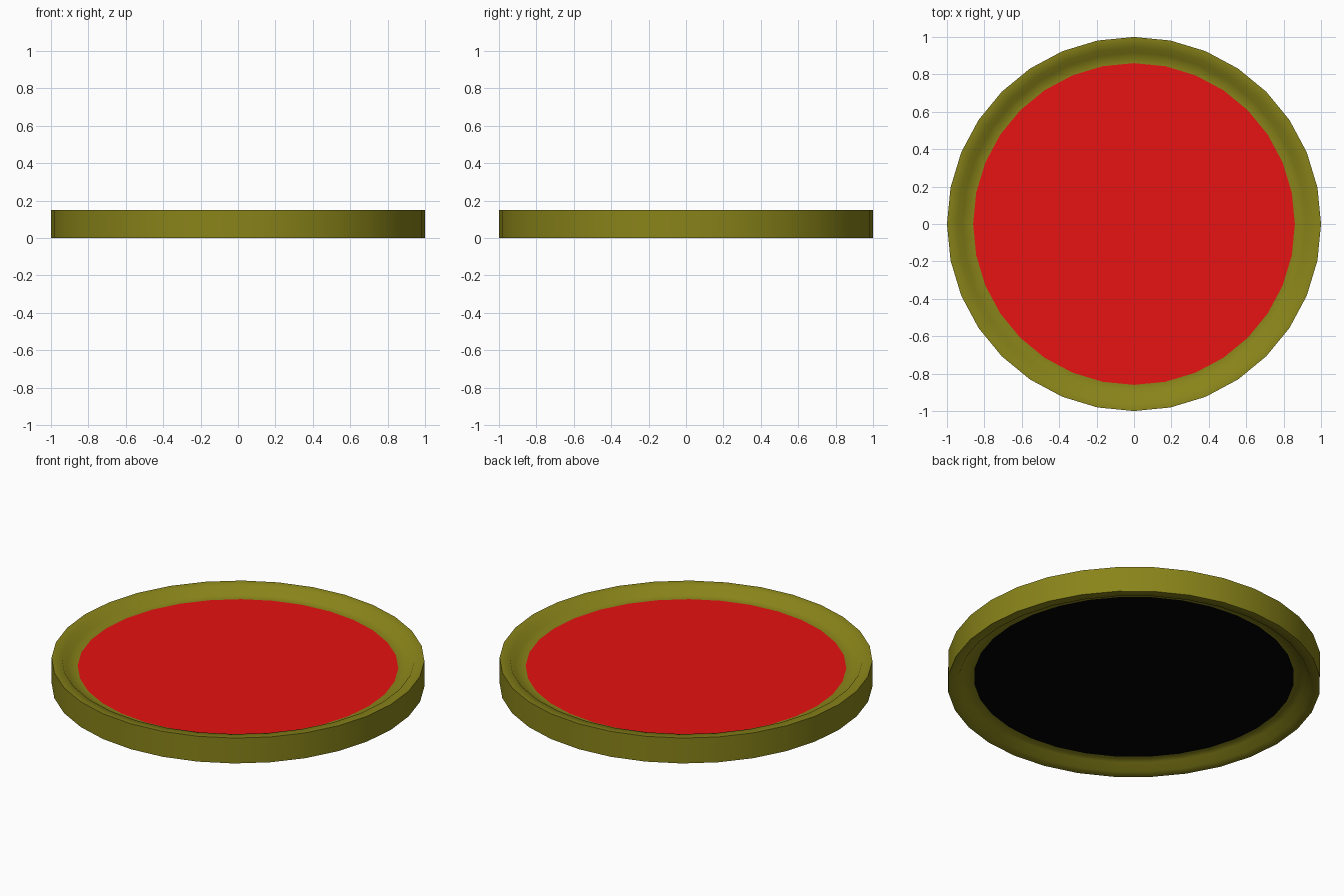
import bpy, bmesh, math

if "Cube" in bpy.data.objects:
    bpy.data.objects.remove(bpy.data.objects["Cube"])

SIDES = 32


def material(name, rgb):
    m = bpy.data.materials.new(name)
    m.diffuse_color = (*rgb, 1)
    m.use_nodes = True
    m.node_tree.nodes["Principled BSDF"].inputs["Base Color"].default_value = m.diffuse_color
    return m


def finish(name, bm, mat):
    me = bpy.data.meshes.new(name)
    bm.to_mesh(me)
    bm.free()
    me.materials.append(mat)
    ob = bpy.data.objects.new(name, me)
    bpy.context.collection.objects.link(ob)
    return ob


def lathe(name, profile, mat):
    """Closed profile of (radius, z) turned around the z axis."""
    bm = bmesh.new()
    rings = []
    for r, z in profile:
        rings.append([bm.verts.new((r * math.cos(2 * math.pi * i / SIDES),
                                    r * math.sin(2 * math.pi * i / SIDES), z))
                      for i in range(SIDES)])
    for a, b in zip(rings, rings[1:] + rings[:1]):
        for i in range(SIDES):
            j = (i + 1) % SIDES
            bm.faces.new((a[i], a[j], b[j], b[i]))
    bmesh.ops.recalc_face_normals(bm, faces=bm.faces)
    return finish(name, bm, mat)


def disc(name, radius, z, mat, down=False):
    bm = bmesh.new()
    bmesh.ops.create_circle(bm, cap_ends=True, segments=SIDES, radius=radius)
    for v in bm.verts:
        v.co.z = z
    f = bm.faces[:][0]
    f.normal_update()
    if (f.normal.z < 0) != down:
        f.normal_flip()
    return finish(name, bm, mat)


gold = material("gold", (0.25, 0.23, 0.01))
red = material("red", (0.8, 0.006, 0.006))
black = material("black", (0.001, 0.001, 0.001))

# Stepped rim, the same above and below
upper = [(1.0, 0.15), (0.945, 0.148), (0.917, 0.107), (0.86, 0.105)]
lower = [(r, 0.15 - z) for r, z in reversed(upper)]
rim = lathe("rim", upper + lower, gold)
bpy.context.view_layer.objects.active = rim
rim.select_set(True)
bpy.ops.object.shade_smooth_by_angle(angle=math.radians(70))

# Recessed faces
disc("top_face", 0.86, 0.105, red)
disc("bottom_face", 0.86, 0.045, black, down=True)
